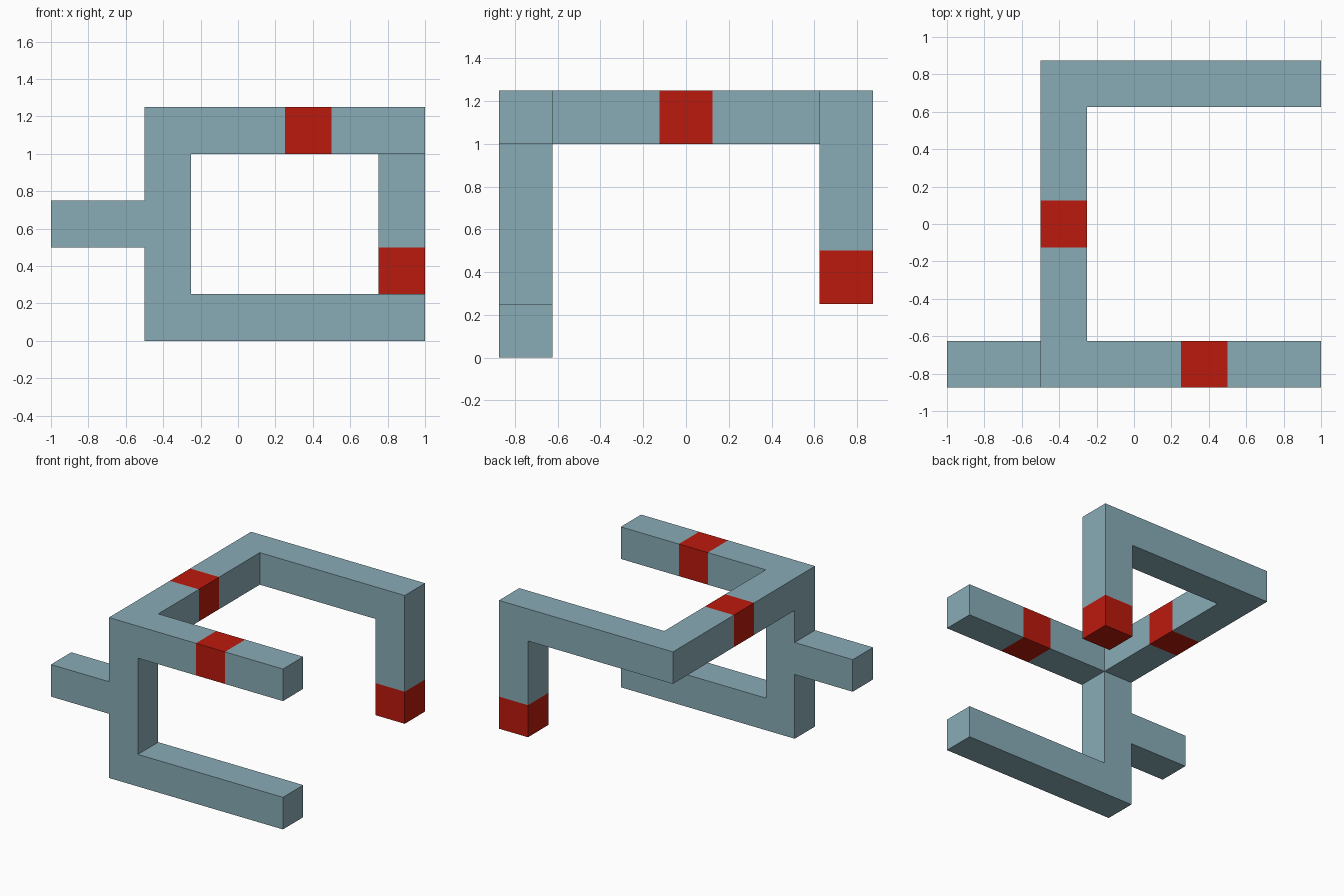
import bpy, bmesh
from mathutils import Vector

if "Cube" in bpy.data.objects:
    bpy.data.objects.remove(bpy.data.objects["Cube"])

U = 0.25                                # bar thickness
ORIGIN = Vector((-1.0, -0.875, 0.0))    # corner of the unit grid


def run(x, y, z):
    """All grid cells in a straight bar; each range is (start, end)."""
    return {(i, j, k) for i in range(*x) for j in range(*y) for k in range(*z)}


def material(name, colour):
    mat = bpy.data.materials.new(name)
    mat.diffuse_color = (*colour, 1.0)
    mat.use_nodes = True
    mat.node_tree.nodes["Principled BSDF"].inputs["Base Color"].default_value = mat.diffuse_color
    return mat


def build(name, cells, solid, mat):
    """Skin a set of cells, leaving out walls hidden against other cells."""
    bm = bmesh.new()
    for c in cells:
        centre = ORIGIN + (Vector(c) + Vector((0.5, 0.5, 0.5))) * U
        for axis in range(3):
            for sign in (-1, 1):
                n = Vector((0, 0, 0))
                n[axis] = sign
                if tuple(int(a + b) for a, b in zip(c, n)) in solid:
                    continue
                a = Vector((0, 0, 0))
                a[(axis + 1) % 3] = 1
                b = n.cross(a)
                quad = [centre + (n + s * a + t * b) * U / 2
                        for s, t in ((1, 1), (-1, 1), (-1, -1), (1, -1))]
                bm.faces.new([bm.verts.new(p) for p in quad])
    bmesh.ops.remove_doubles(bm, verts=bm.verts, dist=0.001)
    bmesh.ops.dissolve_limit(bm, angle_limit=0.01, verts=bm.verts, edges=bm.edges)
    mesh = bpy.data.meshes.new(name)
    bm.to_mesh(mesh)
    bm.free()
    mesh.materials.append(mat)
    bpy.context.collection.objects.link(bpy.data.objects.new(name, mesh))


# Bars in grid units
front_post = run((2, 3), (0, 1), (0, 5))
side_stub = run((0, 2), (0, 1), (2, 3))
lower_arm = run((3, 8), (0, 1), (0, 1))
upper_arm = run((3, 8), (0, 1), (4, 5))
cross_bar = run((2, 3), (1, 7), (4, 5))
back_arm = run((3, 8), (6, 7), (4, 5))
back_drop = run((7, 8), (6, 7), (1, 4))
solid = (front_post | side_stub | lower_arm | upper_arm
         | cross_bar | back_arm | back_drop)

# Single red cells set into the bars
red_cells = {
    "upper_arm_red_block": (5, 0, 4),
    "cross_bar_red_block": (2, 3, 4),
    "back_drop_red_tip": (7, 6, 1),
}

blue_grey = material("blue_grey", (0.25, 0.41, 0.47))
red = material("red", (0.50, 0.01, 0.004))

build("bar_frame", solid - set(red_cells.values()), solid, blue_grey)
for name, cell in red_cells.items():
    build(name, {cell}, solid, red)
